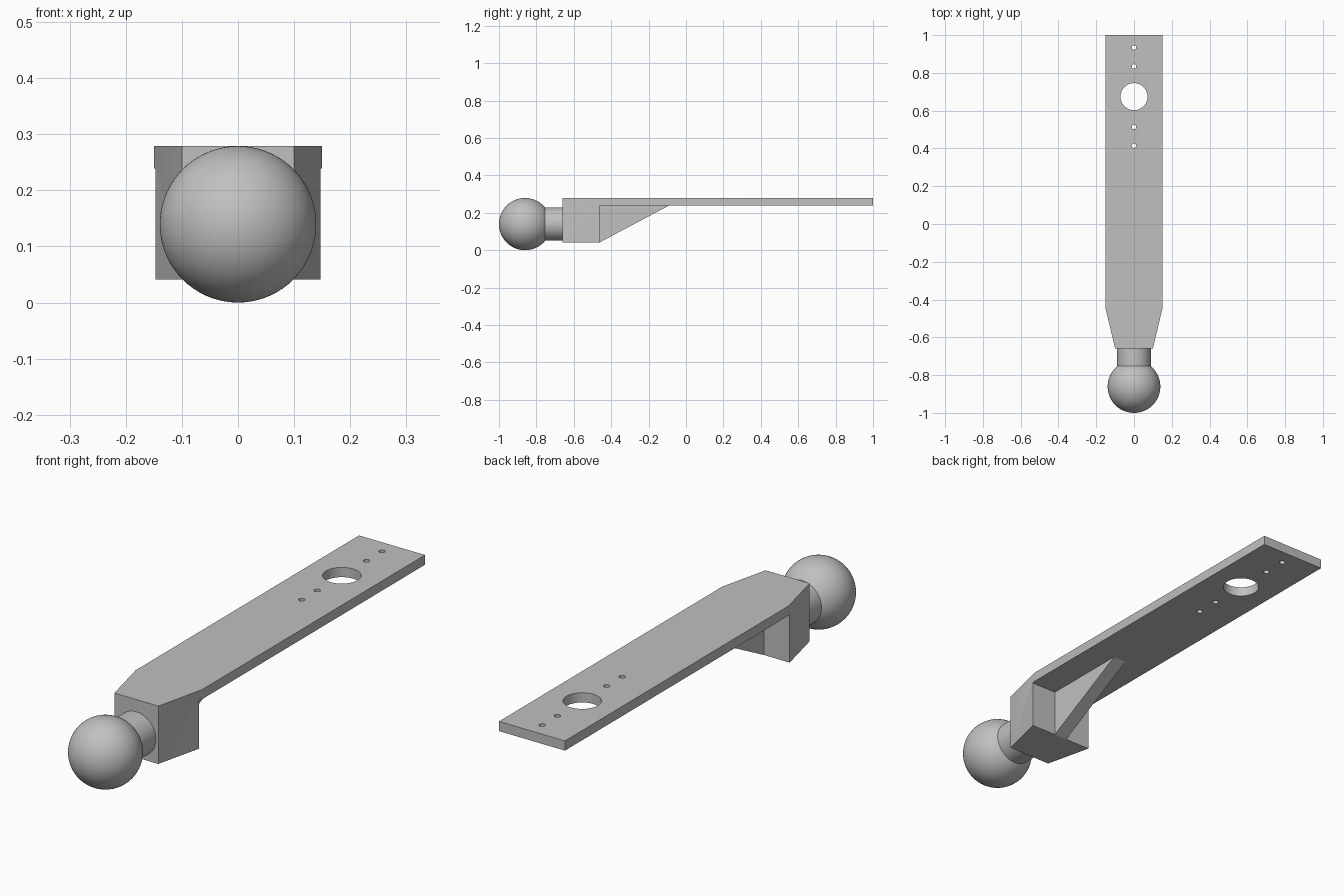
import bpy, bmesh, math
from mathutils import Matrix, Vector

cube = bpy.data.objects.get("Cube")
if cube:
    bpy.data.objects.remove(cube, do_unlink=True)

# Single grey material
grey = bpy.data.materials.new("plain grey")
grey.use_nodes = True
colour = (0.53, 0.53, 0.53, 1)
grey.diffuse_color = colour
grey.node_tree.nodes["Principled BSDF"].inputs["Base Color"].default_value = colour

# Main dimensions
HALF_W, NOSE_W = 0.15, 0.1
TOP, UNDER, BASE = 0.279, 0.239, 0.041
FRONT, BLOCK_BACK, BACK = -0.66, -0.463, 1.0
BALL_R, NECK_R, BALL_Y = 0.1395, 0.089, -0.8605


def make_object(name, bm):
    bmesh.ops.recalc_face_normals(bm, faces=bm.faces)
    mesh = bpy.data.meshes.new(name)
    bm.to_mesh(mesh)
    bm.free()
    mesh.materials.append(grey)
    obj = bpy.data.objects.new(name, mesh)
    bpy.context.collection.objects.link(obj)
    return obj


def prism(name, points, offset):
    """Extrude a closed outline of 3D points along an offset."""
    bm = bmesh.new()
    face = bm.faces.new([bm.verts.new(p) for p in points])
    result = bmesh.ops.extrude_face_region(bm, geom=[face], use_keep_orig=True)
    verts = [g for g in result["geom"] if isinstance(g, bmesh.types.BMVert)]
    bmesh.ops.translate(bm, verts=verts, vec=offset)
    return make_object(name, bm)


def side_prism(name, profile, half):
    return prism(name, [(-half, y, z) for y, z in profile], (2 * half, 0, 0))


def activate(obj):
    bpy.ops.object.select_all(action="DESELECT")
    obj.select_set(True)
    bpy.context.view_layer.objects.active = obj


def boolean(target, tool, operation):
    tool.hide_render = True
    activate(target)
    mod = target.modifiers.new("boolean", "BOOLEAN")
    mod.operation, mod.solver, mod.object = operation, "EXACT", tool
    bpy.ops.object.modifier_apply(modifier=mod.name)
    bpy.data.objects.remove(tool, do_unlink=True)


# Bracket arm: side profile of the plate and mounting block
arm = side_prism("bracket_arm", [
    (FRONT, BASE), (BLOCK_BACK, BASE), (BLOCK_BACK, UNDER),
    (BACK, UNDER), (BACK, TOP), (FRONT, TOP)], HALF_W)

# Tapered nose, trimmed off each front corner
for side in (-1, 1):
    corner = [(NOSE_W, FRONT), (HALF_W, -0.45), (0.3, -0.45), (0.3, -0.8),
              (NOSE_W - 0.0333, -0.8)]
    trim = prism("nose_trim", [(side * x, y, -0.1) for x, y in corner], (0, 0, 0.5))
    boolean(arm, trim, "DIFFERENCE")

# Central triangular rib bracing the block under the plate
rib = side_prism("rib", [
    (BLOCK_BACK, BASE), (-0.09, UNDER), (-0.09, 0.26),
    (-0.52, 0.26), (-0.52, 0.1)], 0.03)
boolean(arm, rib, "UNION")

# Large hole with two small screw holes on either side
HOLE_Y = 0.674
holes = [(0, 0.0715, 64)] + [(d, 0.012, 24) for d in (-0.26, -0.16, 0.16, 0.26)]
for shift, radius, sides in holes:
    bm = bmesh.new()
    bmesh.ops.create_cone(bm, cap_ends=True, segments=sides, radius1=radius,
                          radius2=radius, depth=0.3,
                          matrix=Matrix.Translation((0, HOLE_Y + shift, UNDER)))
    boolean(arm, make_object("hole_cutter", bm), "DIFFERENCE")

# Ball and neck: one turned profile around the front-back axis
bm = bmesh.new()
steps, sides = 40, 72
end = math.pi - math.asin(NECK_R / BALL_R)
profile = [(BALL_R * math.sin(end * i / steps), BALL_Y - BALL_R * math.cos(end * i / steps))
           for i in range(steps + 1)]
profile += [(NECK_R, FRONT), (0, FRONT)]
verts = [bm.verts.new((r, y, BALL_R)) for r, y in profile]
edges = [bm.edges.new(pair) for pair in zip(verts, verts[1:])]
bmesh.ops.spin(bm, geom=verts + edges, cent=(0, 0, BALL_R), axis=Vector((0, 1, 0)),
               angle=math.tau, steps=sides, use_duplicate=False)
bmesh.ops.remove_doubles(bm, verts=bm.verts, dist=0.0001)
stud = make_object("ball_stud", bm)

# Smooth round surfaces, keep sharp edges crisp
for obj in (arm, stud):
    activate(obj)
    bpy.ops.object.shade_smooth_by_angle(angle=math.radians(25))
